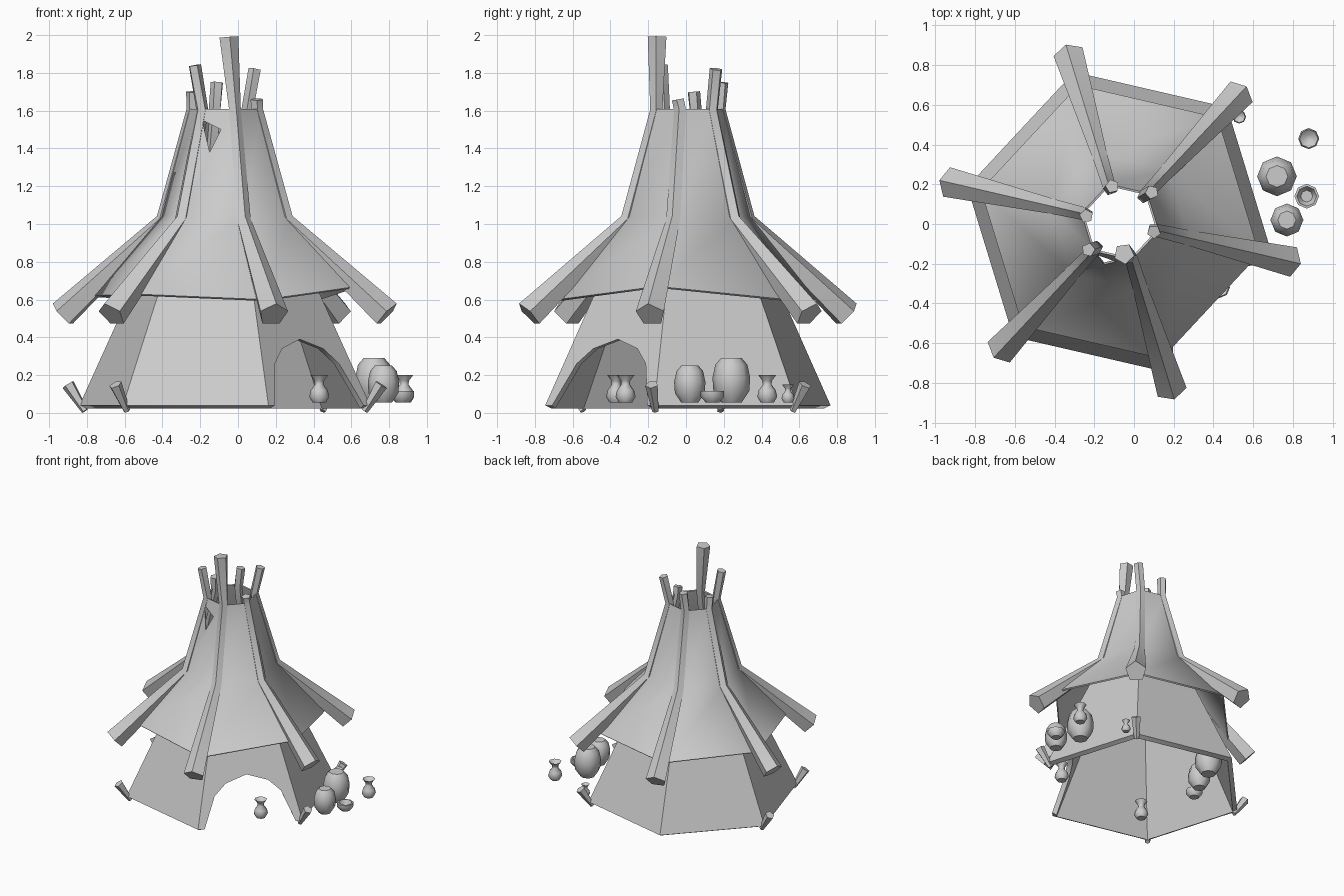
import bpy
import bmesh
from math import sin, cos, pi, radians
from mathutils import Vector

cube = bpy.data.objects.get("Cube")
if cube:
    bpy.data.objects.remove(cube, do_unlink=True)

mat = bpy.data.materials.new("plain_grey")
mat.use_nodes = True
GREY = (0.6, 0.6, 0.6, 1)
mat.diffuse_color = GREY
mat.node_tree.nodes["Principled BSDF"].inputs["Base Color"].default_value = GREY

CX, CY = -0.07, 0.01
ANGLES = [radians(-13 + 60 * i) for i in range(6)]


def polar(angle, r, z):
    return Vector((CX + r * cos(angle), CY + r * sin(angle), z))


def activate(ob):
    bpy.ops.object.select_all(action='DESELECT')
    ob.select_set(True)
    bpy.context.view_layer.objects.active = ob


def finish(name, bm, smooth=50):
    bmesh.ops.recalc_face_normals(bm, faces=bm.faces)
    me = bpy.data.meshes.new(name)
    bm.to_mesh(me)
    bm.free()
    me.materials.append(mat)
    ob = bpy.data.objects.new(name, me)
    bpy.context.collection.objects.link(ob)
    activate(ob)
    if smooth:
        bpy.ops.object.shade_smooth_by_angle(angle=radians(smooth))
    return ob


def loft(name, rings, caps=True, smooth=50):
    """Skin closed rings of equal length."""
    bm = bmesh.new()
    rows = [[bm.verts.new(p) for p in ring] for ring in rings]
    n = len(rows[0])
    for a, b in zip(rows, rows[1:]):
        for i in range(n):
            j = (i + 1) % n
            bm.faces.new((a[i], a[j], b[j], b[i]))
    if caps:
        bm.faces.new(rows[0])
        bm.faces.new(rows[-1])
    return finish(name, bm, smooth)


def tube(name, path, radii, sides=5):
    """Tapered pole along a bent path."""
    pts = [Vector(p) for p in path]
    rings = []
    for k, p in enumerate(pts):
        d = (pts[min(k + 1, len(pts) - 1)] - pts[max(k - 1, 0)]).normalized()
        u = d.cross(Vector((p.y - CY, CX - p.x, 0))).normalized()
        v = d.cross(u)
        rings.append([p + radii[k] * (u * cos(2 * pi * i / sides) + v * sin(2 * pi * i / sides))
                      for i in range(sides)])
    return loft(name, rings)


def lathe(name, x, y, z, profile, scale=1.0, sides=8):
    rings = [[(x + scale * r * cos(2 * pi * i / sides), y + scale * r * sin(2 * pi * i / sides),
               z + scale * h) for i in range(sides)] for r, h in profile]
    return loft(name, rings)


def shell(ob, thickness, inward=-1):
    activate(ob)
    m = ob.modifiers.new("thickness", 'SOLIDIFY')
    m.thickness = thickness
    m.offset = inward
    bpy.ops.object.modifier_apply(modifier=m.name)


def cut(ob, outline, direction):
    """Cut a prism with the given outline through one side of a shell."""
    direction = Vector(direction)
    cutter = loft("cutter", [outline, [Vector(p) + direction for p in outline]], smooth=0)
    cutter.hide_render = True
    activate(ob)
    m = ob.modifiers.new("opening", 'BOOLEAN')
    m.operation = 'DIFFERENCE'
    m.solver = 'EXACT'
    m.object = cutter
    bpy.ops.object.modifier_apply(modifier=m.name)
    bpy.data.objects.remove(cutter, do_unlink=True)
    bpy.ops.object.shade_smooth_by_angle(angle=radians(50))


# Lower wall, with an arched doorway in one panel
wall = loft("wall", [[polar(a, r, z) for a in ANGLES]
                     for r, z in ((0.79, 0.04), (0.66, 0.32), (0.53, 0.6), (0.36, 0.96))],
            caps=False, smooth=70)
shell(wall, 0.04)
mid = radians(-43)
out, side = Vector((cos(mid), sin(mid), 0)), Vector((-sin(mid), cos(mid), 0))
origin = Vector((CX, CY, 0)) + out * 0.3
arch = [(-0.37, -0.02), (-0.25, 0.26), (-0.16, 0.34), (0, 0.39),
        (0.16, 0.34), (0.25, 0.26), (0.37, -0.02)]
cut(wall, [origin + side * s + Vector((0, 0, z)) for s, z in arch], out)

# Roof canvas draped over the poles, with a small tear near the top
eaves = [0.67, 0.6, 0.6, 0.62, 0.63, 0.6]
roof = loft("roof", [[polar(a, 0.72, z) for a, z in zip(ANGLES, eaves)],
                     [polar(a, 0.355, 1.04) for a in ANGLES],
                     [polar(a, 0.2, 1.61) for a in ANGLES]], caps=False, smooth=70)
shell(roof, 0.012)
cut(roof, [(-0.19, -0.45, 1.55), (-0.15, -0.45, 1.38), (-0.09, -0.45, 1.5)], (0, 0.38, 0))

# Bent poles sticking out of the smoke hole
tops = [(0.1, -0.04, 1.66), (0.09, 0.16, 1.82), (-0.11, 0.19, 1.75),
        (-0.24, 0.04, 1.7), (-0.23, -0.13, 1.84), (-0.05, -0.15, 1.99)]
for i, (a, top) in enumerate(zip(ANGLES, tops)):
    wide = 0.053 if top[2] > 1.9 else 0.035
    tube(f"pole_{i + 1}", [polar(a, 0.88, 0.52), polar(a, 0.335, 1.02),
                           polar(a, 0.175, 1.6), top],
         [0.08, 0.04, 0.034, wide])

# Ground pegs leaning outwards at the wall corners
for i in (0, 1, 3, 4):
    a = ANGLES[i]
    tube(f"peg_{i + 1}", [polar(a, 0.76, 0.01), polar(a, 0.85, 0.15)], [0.018, 0.036])

# Pottery profiles as radius and height
POT = [(0.055, 0), (0.095, 0.06), (0.1, 0.13), (0.085, 0.2), (0.055, 0.235)]
JUG = [(0.035, 0), (0.053, 0.03), (0.045, 0.065), (0.023, 0.095), (0.025, 0.115),
       (0.047, 0.145), (0.02, 0.12)]
BOWL = [(0.035, 0), (0.062, 0.03), (0.062, 0.06), (0.05, 0.062), (0.03, 0.02)]
wares = [("large_pot", POT, 0.72, 0.24, 1), ("small_pot", POT, 0.77, 0.02, 0.83),
         ("bowl", BOWL, 0.87, 0.14, 1), ("jug", JUG, 0.88, 0.43, 1),
         ("door_jug", JUG, 0.43, -0.32, 1), ("tiny_jug", JUG, 0.53, 0.54, 0.65),
         ("inside_jug", JUG, -0.38, -0.37, 1), ("inside_pot", POT, -0.34, 0.45, 1),
         ("inside_small_pot", POT, -0.42, 0.25, 0.83), ("inside_bowl", BOWL, -0.48, 0.12, 1)]
for name, profile, x, y, s in wares:
    lathe(name, x, y, 0.055, profile, s)
